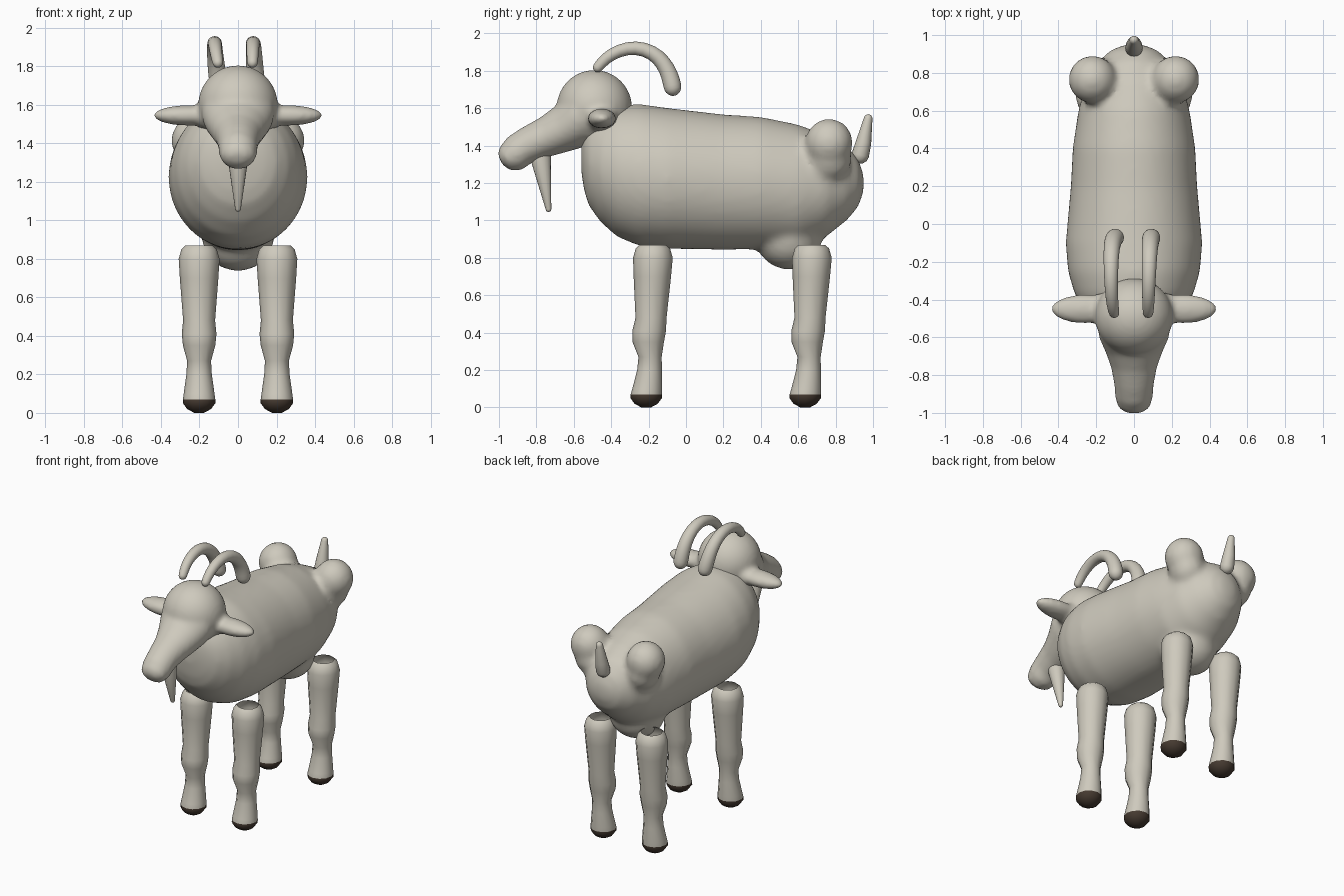
import bpy, bmesh, math
from mathutils import Vector, Matrix

if "Cube" in bpy.data.objects:
    bpy.data.objects.remove(bpy.data.objects["Cube"])


def material(name, rgb):
    m = bpy.data.materials.new(name)
    m.diffuse_color = (*rgb, 1)
    m.use_nodes = True
    m.node_tree.nodes["Principled BSDF"].inputs["Base Color"].default_value = m.diffuse_color
    return m


COAT = material("pale_coat", (0.62, 0.59, 0.51))
HOOF = material("dark_hoof", (0.06, 0.042, 0.03))


def loft(bm, rings, cap_start=True, cap_end=True):
    """Skin a list of equally long point rings."""
    vs = [[bm.verts.new(p) for p in ring] for ring in rings]
    n = len(vs[0])
    for a, b in zip(vs, vs[1:]):
        for i in range(n):
            j = (i + 1) % n
            bm.faces.new((a[i], a[j], b[j], b[i]))
    if cap_start:
        bm.faces.new(vs[0][::-1])
    if cap_end:
        bm.faces.new(vs[-1])


def ellipse(c, u, v, n, turn=0.0):
    """Ring around c spanned by half-axes u and v."""
    c, u, v = Vector(c), Vector(u), Vector(v)
    return [c + u * math.cos(turn + 2 * math.pi * i / n) + v * math.sin(turn + 2 * math.pi * i / n)
            for i in range(n)]


def ball(bm, c, r):
    m = Matrix.Translation(c) @ Matrix.Diagonal((*r, 1))
    bmesh.ops.create_uvsphere(bm, u_segments=32, v_segments=20, radius=1, matrix=m)


def finish(name, bm, angle=180):
    bmesh.ops.recalc_face_normals(bm, faces=bm.faces)
    me = bpy.data.meshes.new(name)
    bm.to_mesh(me)
    bm.free()
    me.materials.append(COAT)
    me.shade_smooth()
    me.set_sharp_from_angle(angle=math.radians(angle))
    ob = bpy.data.objects.new(name, me)
    bpy.context.scene.collection.objects.link(ob)
    return ob


def blend(ob, voxel, steps):
    """Melt overlapping shells into one soft skin."""
    r = ob.modifiers.new("merge", 'REMESH')
    r.mode = 'VOXEL'
    r.voxel_size = voxel
    r.use_smooth_shade = True
    s = ob.modifiers.new("soften", 'SMOOTH')
    s.factor = 0.5
    s.iterations = steps


def tube(name, pts, radii, sides=16):
    """Round-ended tapered tube along a path."""
    pts = [Vector(p) for p in pts]
    path = list(zip(pts, radii))
    t0 = (pts[1] - pts[0]).normalized()
    t1 = (pts[-1] - pts[-2]).normalized()
    for deg in (30, 60, 82):
        s, c = math.sin(math.radians(deg)), math.cos(math.radians(deg))
        path.insert(0, (pts[0] - t0 * radii[0] * s, radii[0] * c))
        path.append((pts[-1] + t1 * radii[-1] * s, radii[-1] * c))
    rings = []
    for i, (p, r) in enumerate(path):
        t = (path[min(i + 1, len(path) - 1)][0] - path[max(i - 1, 0)][0]).normalized()
        v = t.cross(Vector((1, 0, 0))).normalized()
        u = v.cross(t)
        rings.append(ellipse(p, u * r, v * r, sides))
    bm = bmesh.new()
    loft(bm, rings)
    return finish(name, bm)


# Body barrel: y, centre z, half width, half height
barrel = [(-0.56, 1.34, .07, .08), (-0.545, 1.32, .14, .16), (-0.52, 1.30, .20, .22),
          (-0.46, 1.285, .262, .29), (-0.37, 1.263, .315, .35), (-0.25, 1.243, .35, .38),
          (-0.1, 1.225, .362, .377), (0.2, 1.205, .335, .362), (0.4, 1.2, .325, .354),
          (0.6, 1.18, .295, .333), (0.75, 1.185, .255, .272), (0.86, 1.2, .19, .20),
          (0.92, 1.2, .125, .13), (0.95, 1.2, .05, .05)]
bm = bmesh.new()
loft(bm, [ellipse((0, y, z), (w, 0, 0), (0, 0, h), 40) for y, z, w, h in barrel])
for s in (-1, 1):
    ball(bm, (s * .22, .765, 1.415), (.128, .128, .13))   # hip humps
    ball(bm, (s * .2, .765, 1.33), (.11, .12, .12))       # hump roots
ball(bm, (0, .55, .9), (.185, .175, .163))                # belly lump
blend(finish("body", bm), 0.02, 12)

# Head: snout sections as (top y, top z, bottom y, bottom z, half width)
snout = [(-.54, 1.76, -.47, 1.42, .195), (-.63, 1.70, -.57, 1.385, .185),
         (-.70, 1.61, -.67, 1.357, .148), (-.78, 1.55, -.75, 1.335, .12),
         (-.88, 1.495, -.83, 1.305, .104), (-.955, 1.445, -.875, 1.27, .10),
         (-.995, 1.395, -.935, 1.265, .085), (-1.008, 1.355, -.98, 1.295, .045)]
bm = bmesh.new()
rings = []
for ty, tz, by, bz, w in snout:
    rings.append(ellipse((0, (ty + by) / 2, (tz + bz) / 2), (w, 0, 0),
                         (0, (ty - by) / 2, (tz - bz) / 2), 32))
loft(bm, rings)
ball(bm, (0, -.49, 1.6), (.207, .203, .205))              # skull
for s in (-1, 1):
    ball(bm, (s * .26, -.45, 1.545), (.18, .077, .053))   # ears
    ball(bm, (s * .17, -.45, 1.545), (.075, .085, .07))   # ear roots
blend(finish("head", bm), 0.014, 10)

# Horns: one arc, slightly different sideways placement
arc = [(-.47, 1.82), (-.43, 1.868), (-.36, 1.91), (-.27, 1.928), (-.18, 1.902),
       (-.12, 1.845), (-.085, 1.775), (-.072, 1.715)]
for side, x0, x1, x2 in (("left", -.105, -.122, -.10), ("right", .075, .08, .092)):
    pts, radii = [], []
    for i, (y, z) in enumerate(arc):
        t = i / (len(arc) - 1)
        x = x0 * (1 - t) ** 2 + (4 * x1 - x0 - x2) * t * (1 - t) + x2 * t * t
        pts.append((x, y, z))
        radii.append(.029 + .021 * t)
    ob = tube("horn_" + side, pts, radii)
    sub = ob.modifiers.new("soften", 'SUBSURF')
    sub.levels = sub.render_levels = 1

# Beard and tail
tube("beard", [(0, -.778, 1.34), (0, -.735, 1.06)], [.056, .015])
tube("tail", [(0, .932, 1.35), (0, .95, 1.42), (0, .974, 1.545)], [.047, .041, .023])

# Legs: z, y drift, radius; open at the top, hoof at the bottom
leg = [(.87, .0, .07), (.85, .0, .092), (.80, .0, .106), (.70, -.003, .10), (.48, -.01, .083),
       (.41, -.02, .09), (.35, -.025, .084), (.27, -.015, .062), (.20, -.018, .066),
       (.10, -.03, .08), (.07, -.035, .084), (.05, -.036, .084), (.02, -.036, .062),
       (.0, -.036, .025)]
for row, y0 in (("front", -.177), ("back", .673)):
    for side, x in (("left", -.202), ("right", .202)):
        bm = bmesh.new()
        loft(bm, [ellipse((x, y0 + d, z), (r, 0, 0), (0, r, 0), 12) for z, d, r in leg],
             cap_start=False)
        ob = finish(f"{row}_leg_{side}", bm, 50)
        ob.data.materials.append(HOOF)
        for f in ob.data.polygons:
            if f.center.z < .075:
                f.material_index = 1
